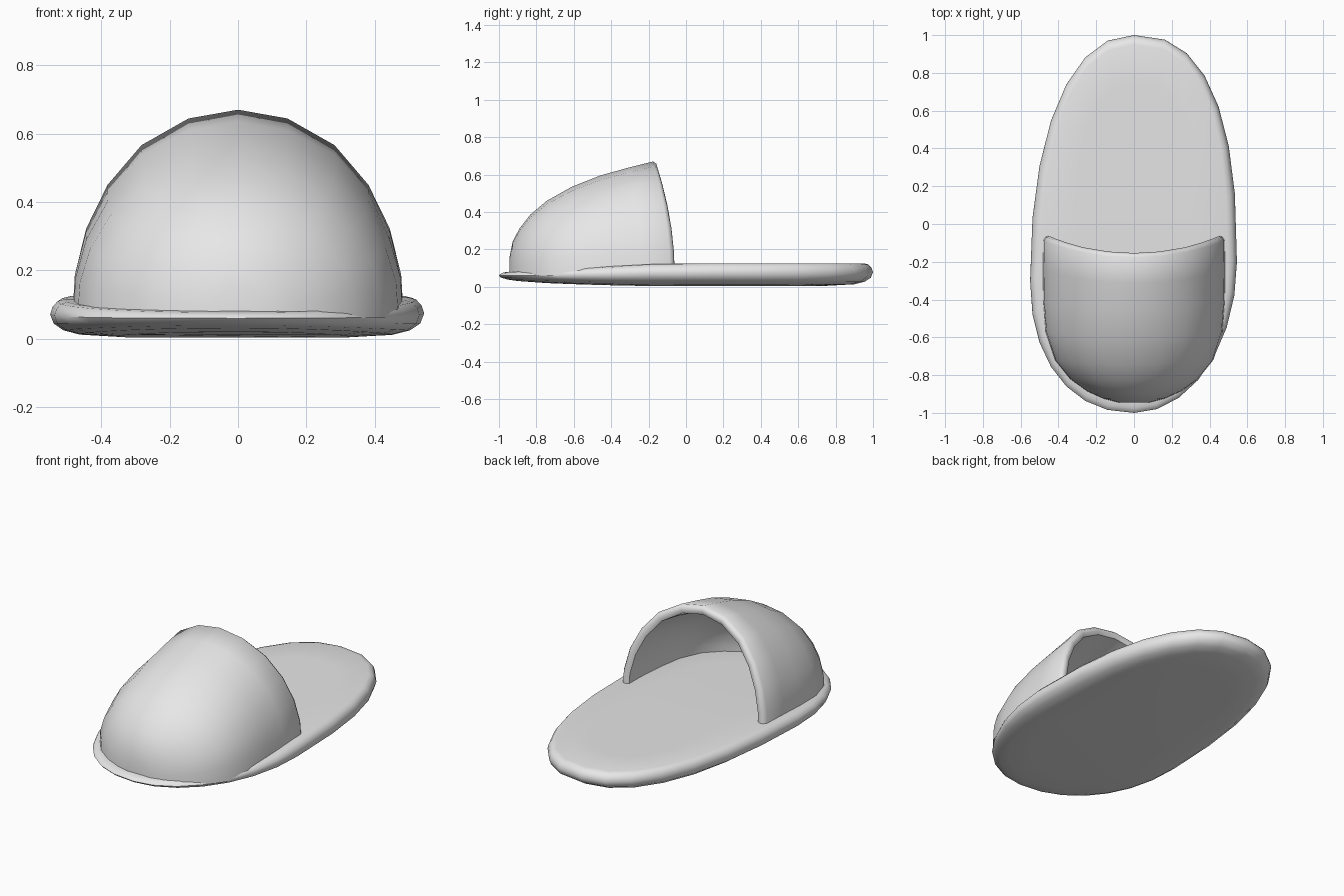
import bpy
import bmesh
from math import sin, cos, pi, radians

cube = bpy.data.objects.get("Cube")
if cube:
    bpy.data.objects.remove(cube, do_unlink=True)

grey = bpy.data.materials.new("light grey")
grey.use_nodes = True
grey.diffuse_color = (0.8, 0.8, 0.8, 1)
grey.node_tree.nodes["Principled BSDF"].inputs["Base Color"].default_value = (0.8, 0.8, 0.8, 1)


def finish(bm, name):
    """Turn a bmesh into a smooth-shaded object."""
    bmesh.ops.recalc_face_normals(bm, faces=bm.faces)
    mesh = bpy.data.meshes.new(name)
    bm.to_mesh(mesh)
    bm.free()
    mesh.materials.append(grey)
    obj = bpy.data.objects.new(name, mesh)
    bpy.context.collection.objects.link(obj)
    bpy.ops.object.select_all(action='DESELECT')
    obj.select_set(True)
    bpy.context.view_layer.objects.active = obj
    bpy.ops.object.shade_smooth_by_angle(angle=radians(50))
    return obj


def loft(bm, rows, closed):
    """Skin neighbouring rows of vertices and cap both ends."""
    for a, b in zip(rows, rows[1:]):
        n = len(a)
        for i in range(n if closed else n - 1):
            j = (i + 1) % n
            bm.faces.new((a[i], a[j], b[j], b[i]))
    bm.faces.new(rows[0])
    bm.faces.new(rows[-1])


# Sole: an uneven oval, each side with its own widest point and fullness
def outline_point(t):
    s, c = sin(t), cos(t)
    if s >= 0:
        width, mid, power = 0.545, -0.2, (2.5 if c > 0 else 2)
    else:
        width, mid, power = -0.55, -0.3, 2.2
    length = 1 - mid if c > 0 else -1 - mid
    return width * abs(s) ** (2 / power), mid + length * abs(c) ** (2 / power)


def sole_top(y):
    return 0.125 - 0.053 * max(0, -0.1 - y)


def sole_bottom(y):
    return 0.003 + 0.03 * max(0, -y) ** 2 + 0.008 * max(0, y - 0.5)


bm = bmesh.new()
count = 28
rim = [outline_point(2 * pi * i / count) for i in range(count)]
rows = []
# (inset from the outline, height fraction between bottom and top)
for inset, f in ((0.25, 0), (0.1, 0.06), (0.045, 0.17), (0.012, 0.35),
                 (0, 0.6), (0.008, 0.8), (0.025, 0.95), (0.05, 1), (0.25, 1)):
    row = []
    for x, y in rim:
        k = 1 - inset / (x * x + y * y) ** 0.5
        x, y = x * k, y * k
        row.append(bm.verts.new((x, y, sole_bottom(y) * (1 - f) + sole_top(y) * f)))
    rows.append(row)
loft(bm, rows, True)
finish(bm, "sole")

# Upper: arches from the toe to the opening, round the rim and back inside
BASE = 0.06
half_arch = [(1, 0), (0.985, 0.22), (0.92, 0.43), (0.79, 0.64), (0.585, 0.83), (0.3, 0.958)]
arch = half_arch + [(0, 1)] + [(-x, z) for x, z in reversed(half_arch)]
# (y at the base, half width, height of the ridge)
outer = [(-0.945, 0.08, 0.15), (-0.925, 0.16, 0.24), (-0.885, 0.25, 0.31),
         (-0.82, 0.34, 0.385), (-0.72, 0.42, 0.46), (-0.57, 0.47, 0.535),
         (-0.4, 0.483, 0.595), (-0.24, 0.485, 0.635), (-0.085, 0.483, 0.67)]
toe_y, wide, tall = outer[0][0], outer[-1][1], outer[-1][2]
lip = [(y, wide - d, tall - d) for y, d in ((-0.066, 0.012), (-0.06, 0.03), (-0.07, 0.05))]
inner = [(y - 0.06 * y, w - 0.05, h - 0.05) for y, w, h in reversed(outer[1:-1])]

bm = bmesh.new()
rows = []
for y, w, h in outer + lip + inner:
    lean = 0.1 * (y - toe_y) / -toe_y
    rows.append([bm.verts.new((w * x, y - lean * z * z, BASE + (h - BASE) * z))
                 for x, z in arch])
loft(bm, rows, False)
# Hidden underside, seated in the sole
bm.faces.new([r[0] for r in rows] + [r[-1] for r in reversed(rows)])
finish(bm, "upper")
